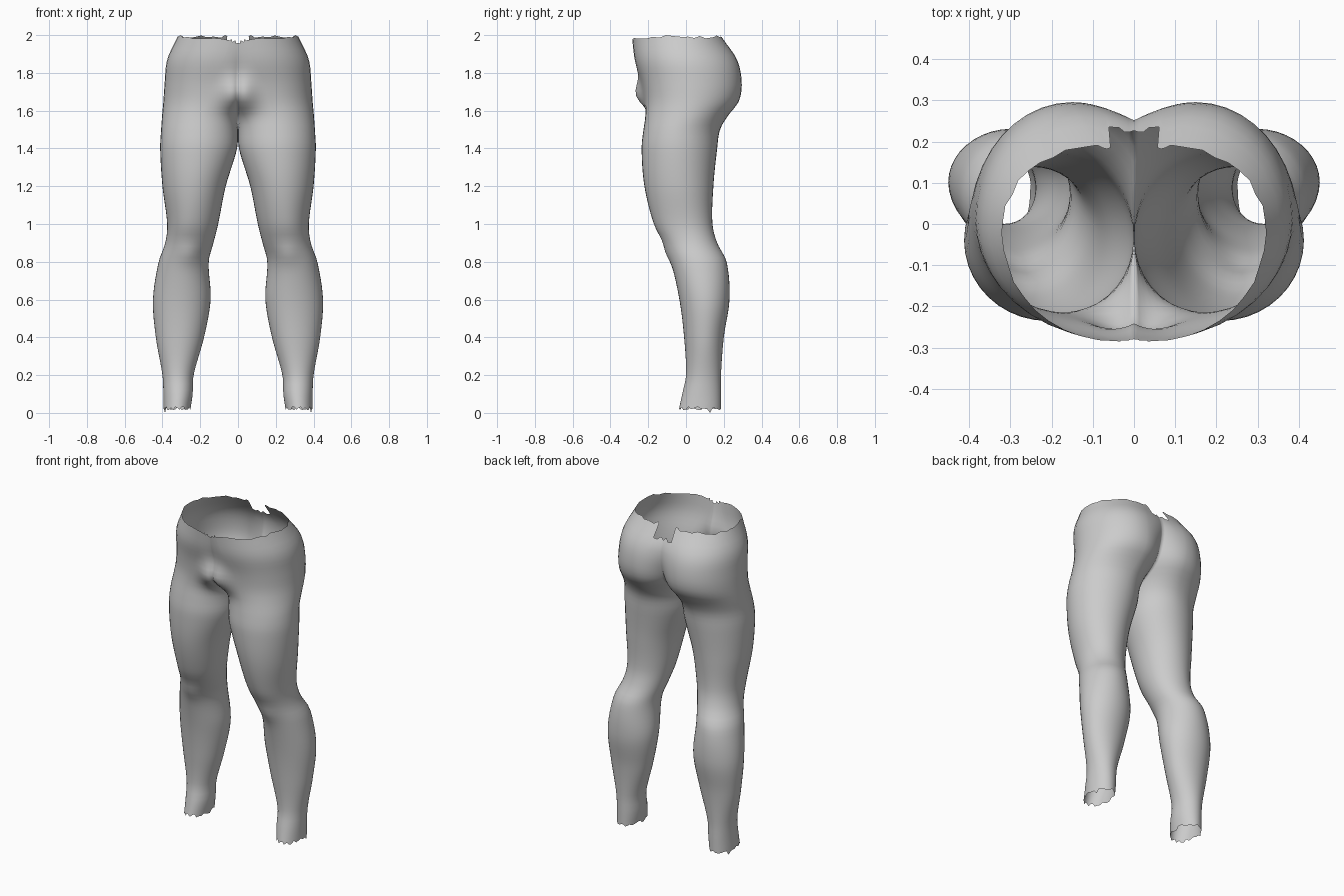
import bpy, bmesh, math, random

if "Cube" in bpy.data.objects:
    bpy.data.objects.remove(bpy.data.objects["Cube"])

random.seed(4)

# Leg sections: z, inner x, outer x, front y, back y, x of front, x of back, y of sides
ROWS = [
    (.03, .25, .395, -.035, .185, .32, .32, .08),
    (.10, .24, .395, -.02, .185, .315, .32, .08),
    (.20, .235, .40, 0, .185, .315, .32, .09),
    (.40, .18, .435, -.01, .20, .30, .31, .10),
    (.60, .145, .45, -.035, .23, .29, .30, .10),
    (.80, .155, .42, -.08, .215, .28, .29, .07),
    (.90, .13, .385, -.12, .165, .26, .26, .03),
    (1.0, .105, .375, -.17, .14, .25, .25, 0),
    (1.2, .065, .40, -.22, .145, .23, .23, -.03),
    (1.4, .005, .412, -.235, .165, .21, .20, -.04),
    (1.5, 0, .407, -.225, .18, .20, .18, -.03),
    (1.57, -.01, .402, -.215, .22, .19, .16, 0),
    (1.65, -.05, .395, -.215, .28, .16, .15, .02),
    (1.75, -.10, .388, -.23, .295, .14, .15, .02),
    (1.87, -.20, .375, -.27, .27, .08, .14, 0),
    (1.98, -.30, .325, -.285, .195, .04, .10, -.02),
]
ARC, LEVELS = 10, 64          # points per quarter section, number of sections
COLS = 4 * ARC + 1


def section(z):
    """Smoothly interpolated section values at height z."""
    i = max(k for k in range(len(ROWS) - 1) if k == 0 or ROWS[k][0] <= z)
    a, b = ROWS[i], ROWS[i + 1]
    p, n = ROWS[max(i - 1, 0)], ROWS[min(i + 2, len(ROWS) - 1)]
    h = b[0] - a[0]
    t = (z - a[0]) / h
    out = []
    for k in range(1, 8):
        ma = (b[k] - p[k]) / (b[0] - p[0]) * h
        mb = (n[k] - a[k]) / (n[0] - a[0]) * h
        out.append((2*t**3 - 3*t*t + 1) * a[k] + (t**3 - 2*t*t + t) * ma
                   + (3*t*t - 2*t**3) * b[k] + (t**3 - t*t) * mb)
    return out


def point(col, z):
    """Surface point: columns run inner, front, outer, back, inner."""
    xin, xout, yf, yb, xf, xb, ym = section(z)
    quarter, step = divmod(col, ARC)
    if col == COLS - 1:
        quarter, step = 3, ARC
    f = step / ARC
    front = quarter < 2
    xc, ye = (xf, yf) if front else (xb, yb)
    if quarter in (0, 3):     # inner quarters stop at the centre plane
        start = math.acos(min(1, xc / (xc - xin))) if xin < 0 else 0
        g = f if quarter == 0 else 1 - f
        a = start + (math.pi / 2 - start) * g
        x = xc - (xc - xin) * math.cos(a)
    else:
        a = math.pi / 2 * (1 - f if quarter == 1 else f)
        x = xc + (xout - xc) * math.cos(a)
    y = ym + (ye - ym) * math.sin(a)
    if front:                 # groin and kneecap fullness
        w = min(1, max(0, ym - y) / .08)
        y -= .1 * w * math.exp(-(x / .09)**2 - ((z - 1.68) / .10)**2)
        y -= .012 * w * math.exp(-((x - .26) / .06)**2 - ((z - .84) / .05)**2)
    return max(x, 0), y, z


# Ragged waist and ankle edges, one height per column
waist, hem = [], []
for c in range(COLS):
    base = 1.96 + .03 * min(1, c / (2 * ARC))
    if c > 3.45 * ARC:        # notch at the back centre
        base = 1.925
    waist.append(min(2, base + random.uniform(-.008, .008)))
    hem.append(.025 + random.uniform(-.012, .01))
waist[2 * ARC - 2] = 2.0
waist[3 * ARC + 3] = 2.0
hem[2 * ARC + 3] = 0.0
hem[-1] = hem[0]

# One leg with its half of the hips
bm = bmesh.new()
grid = []
for r in range(LEVELS + 1):
    z0 = .03 + 1.95 * r / LEVELS
    ring = []
    for c in range(COLS):
        z = z0
        if z0 > 1.85:
            z = 1.85 + (z0 - 1.85) * (waist[c] - 1.85) / .13
        elif z0 < .12:
            z = .12 - (.12 - z0) * (.12 - hem[c]) / .09
        ring.append(bm.verts.new(point(c, z)))
    grid.append(ring)
for lo, hi in zip(grid, grid[1:]):
    for c in range(COLS - 1):
        bm.faces.new((lo[c], lo[c + 1], hi[c + 1], hi[c]))
bmesh.ops.remove_doubles(bm, verts=bm.verts, dist=1e-5)
mesh = bpy.data.meshes.new("trousers")
bm.to_mesh(mesh)
bm.free()

trousers = bpy.data.objects.new("trousers", mesh)
bpy.context.collection.objects.link(trousers)
grey = bpy.data.materials.new("plain grey")
grey.diffuse_color = (.6, .6, .6, 1)
grey.use_nodes = True
grey.node_tree.nodes["Principled BSDF"].inputs["Base Color"].default_value = grey.diffuse_color
mesh.materials.append(grey)

# Mirror to the other leg, then smooth
mirror = trousers.modifiers.new("mirror", 'MIRROR')
mirror.merge_threshold = 1e-4
bpy.context.view_layer.objects.active = trousers
trousers.select_set(True)
bpy.ops.object.shade_smooth_by_angle(angle=math.radians(60))
